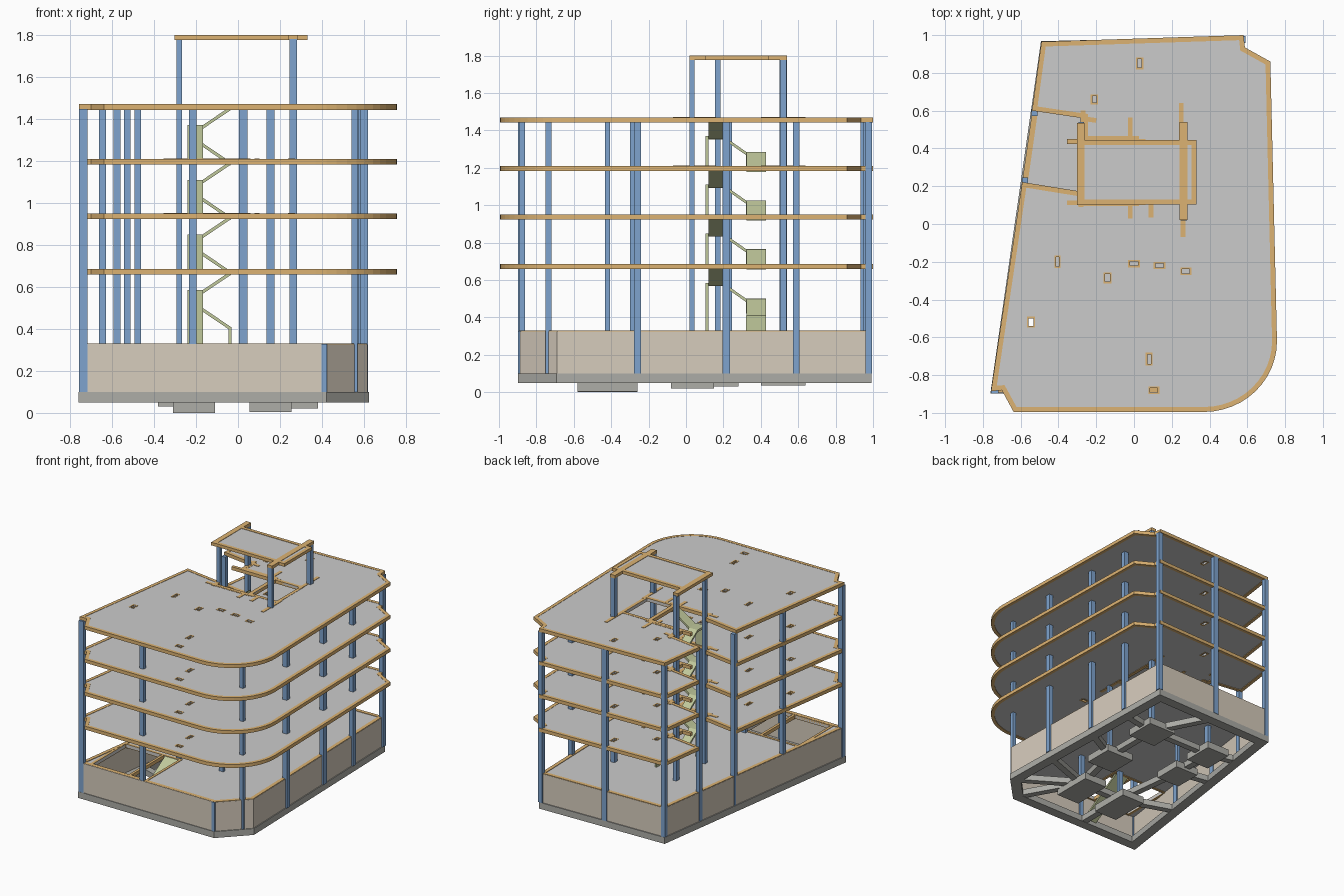
import bpy, bmesh
from math import sin, cos, pi, atan2
from mathutils import Vector, Matrix


def mat(name, r, g, b):
    m = bpy.data.materials.new(name)
    m.diffuse_color = (r, g, b, 1)
    return m


ORANGE = mat("beam_orange", 0.72, 0.45, 0.17)
BLUE = mat("column_blue", 0.21, 0.37, 0.62)
BEIGE = mat("wall_beige", 0.68, 0.61, 0.51)
GREEN = mat("stair_green", 0.53, 0.58, 0.33)
DARK = mat("foundation_grey", 0.42, 0.42, 0.39)
GREY = mat("slab_grey", 0.63, 0.64, 0.62)


def plate(name, loops, z0, z1, m):
    """Flat plate from an outline plus hole outlines."""
    cu = bpy.data.curves.new(name, 'CURVE')
    cu.dimensions = '2D'
    cu.fill_mode = 'BOTH'
    cu.extrude = (z1 - z0) / 2
    for pts in loops:
        s = cu.splines.new('POLY')
        s.points.add(len(pts) - 1)
        for p, (x, y) in zip(s.points, pts):
            p.co = (x, y, 0, 1)
        s.use_cyclic_u = True
    tmp = bpy.data.objects.new(name + "_tmp", cu)
    bpy.context.collection.objects.link(tmp)
    dg = bpy.context.evaluated_depsgraph_get()
    me = bpy.data.meshes.new_from_object(tmp.evaluated_get(dg))
    bpy.data.objects.remove(tmp)
    me.materials.clear()
    me.materials.append(m)
    me.shade_flat()
    ob = bpy.data.objects.new(name, me)
    ob.location.z = (z0 + z1) / 2
    bpy.context.collection.objects.link(ob)
    return ob


def inset(pts, d):
    """Mitred inward offset of a counter-clockwise outline."""
    out = []
    for i, p in enumerate(pts):
        a, b, c = Vector(pts[i - 1]), Vector(p), Vector(pts[(i + 1) % len(pts)])
        u, v = (b - a).normalized(), (c - b).normalized()
        n1, n2 = Vector((-u.y, u.x)), Vector((-v.y, v.x))
        q = b + (n1 + n2) * d / max(1 + n1.dot(n2), 0.3)
        out.append((q.x, q.y))
    return out


def rect(x0, y0, x1, y1):
    return [(x0, y0), (x1, y0), (x1, y1), (x0, y1)]


def mesh_object(name, bm, m):
    bmesh.ops.recalc_face_normals(bm, faces=bm.faces)
    me = bpy.data.meshes.new(name)
    bm.to_mesh(me)
    bm.free()
    me.materials.append(m)
    ob = bpy.data.objects.new(name, me)
    bpy.context.collection.objects.link(ob)


def box(name, x0, y0, z0, x1, y1, z1, m):
    bm = bmesh.new()
    bmesh.ops.create_cube(bm, size=1)
    for v in bm.verts:
        v.co = ((x0, x1)[v.co.x > 0], (y0, y1)[v.co.y > 0], (z0, z1)[v.co.z > 0])
    mesh_object(name, bm, m)


def beam(name, a, b, w, z0, z1, m):
    """Horizontal beam between two plan points."""
    d = Vector(b) - Vector(a)
    bm = bmesh.new()
    bmesh.ops.create_cube(bm, size=1, matrix=Matrix.Translation(
        ((a[0] + b[0]) / 2, (a[1] + b[1]) / 2, (z0 + z1) / 2))
        @ Matrix.Rotation(atan2(d.y, d.x), 4, 'Z') @ Matrix.Diagonal((d.length, w, z1 - z0, 1)))
    mesh_object(name, bm, m)


def flight(name, a, b, w, t=0.018):
    """Sloped stair slab; a and b are 3D ends of the top centre line."""
    a, b = Vector(a), Vector(b)
    side = (b - a).cross(Vector((0, 0, 1))).normalized() * w / 2
    bm = bmesh.new()
    q = [bm.verts.new(p + s - Vector((0, 0, h))) for p in (a, b) for s in (side, -side) for h in (0, t)]
    for f in ((0, 1, 3, 2), (4, 5, 7, 6), (0, 1, 5, 4), (2, 3, 7, 6), (0, 2, 6, 4), (1, 3, 7, 5)):
        bm.faces.new([q[i] for i in f])
    mesh_object(name, bm, GREEN)


# Outlines: typical floor with rounded corner and stair notch, and basement
arc = [(0.37 + 0.387 * sin(t * pi / 24), -0.62 - 0.375 * cos(t * pi / 24)) for t in range(13)]
FLOOR = ([(-0.757, -0.885), (-0.70, -0.88), (-0.637, -0.995)] + arc +
         [(0.722, 0.86), (0.587, 0.935), (0.58, 1.0), (-0.49, 0.965), (-0.54, 0.6),
          (-0.27, 0.56), (-0.27, 0.44), (0.0, 0.44), (0.0, 0.12), (-0.27, 0.12),
          (-0.27, 0.17), (-0.592, 0.222)])
BASE = [(-0.757, -0.895), (0.42, -0.895), (0.62, -0.69), (0.58, 0.99), (-0.49, 0.965)]

# Service ducts: centre and size
DUCTS = [rect(x - w / 2, y - h / 2, x + w / 2, y + h / 2) for x, y, w, h in (
    (0.03, 0.85, .022, .045), (-0.21, 0.66, .022, .035), (-0.405, -0.2, .015, .05),
    (-0.14, -0.285, .025, .04), (0, -0.21, .045, .022), (0.135, -0.22, .045, .02),
    (0.275, -0.25, .04, .022), (0.08, -0.715, .018, .05), (0.105, -0.88, .04, .022),
    (-0.545, -0.52, .025, .04))]
LIFT = rect(0.03, 0.14, 0.24, 0.42)

# Typical floors
TOPS = (0.685, 0.95, 1.21, 1.47)
for top in TOPS:
    plate("floor_slab", [inset(FLOOR, 0.012)] + DUCTS + [LIFT], top - 0.022, top - 0.002, GREY)
    plate("edge_beam", [FLOOR, inset(FLOOR, 0.026)], top - 0.027, top, ORANGE)
    plate("lift_beam", [inset(LIFT, -0.025), LIFT], top - 0.026, top, ORANGE)
    for d in DUCTS:
        plate("duct_frame", [inset(d, -0.009), d], top - 0.024, top, ORANGE)
    # stub beams around the core
    for a, b in (((-0.355, 0.437), (0.06, 0.437)), ((-0.355, 0.113), (0.06, 0.113)),
                 ((-0.02, 0.42), (-0.02, 0.565)), ((-0.02, 0.03), (-0.02, 0.13)),
                 ((0.09, 0.035), (0.09, 0.13)), ((0.25, 0.4), (0.25, 0.64)),
                 ((0.26, -0.07), (0.26, 0.16)), ((-0.28, 0.56), (-0.2, 0.548)),
                 ((-0.28, 0.09), (-0.28, 0.18)), ((-0.27, 0.44), (-0.27, 0.6))):
        beam("core_beam", a, b, 0.025, top - 0.025, top + 0.001, ORANGE)

    # Three-flight stair rising to this floor
    z = top - 0.265
    flight("stair_lower", (-0.035, 0.375, z - 0.01), (-0.168, 0.375, z + 0.08), 0.105)
    box("stair_landing", -0.24, 0.322, z + 0.062, -0.167, 0.428, z + 0.08, GREEN)
    box("stair_landing_wall", -0.178, 0.322, z, -0.167, 0.428, z + 0.07, GREEN)
    flight("stair_middle", (-0.204, 0.322, z + 0.08), (-0.204, 0.2, z + 0.165), 0.073)
    box("stair_upper_landing", -0.24, 0.115, z + 0.147, -0.167, 0.2, z + 0.165, GREEN)
    box("stair_landing_post", -0.24, 0.105, z, -0.167, 0.12, z + 0.165, GREEN)
    flight("stair_upper", (-0.168, 0.16, z + 0.165), (-0.03, 0.16, z + 0.258), 0.08)
box("stair_start_wall", -0.045, 0.322, 0.325, -0.032, 0.428, 0.41, GREEN)
box("stair_start_post", -0.24, 0.105, 0.325, -0.167, 0.12, 0.43, GREEN)

# Basement: foundation ring, retaining walls, ground beams and slab
PIT = rect(-0.66, -0.855, -0.2, -0.45)
plate("foundation_beam", [inset(BASE, -0.003), inset(BASE, 0.075)], 0.05, 0.1, DARK)
plate("retaining_wall", [inset(BASE, 0.004), inset(BASE, 0.026)], 0.1, 0.326, BEIGE)
plate("ground_slab", [inset(BASE, 0.02), PIT], 0.305, 0.326, GREY)
plate("ground_edge_beam", [inset(BASE, 0.006), inset(BASE, 0.034)], 0.308, 0.33, ORANGE)
box("front_wall_face", -0.72, -0.893, 0.1, 0.40, -0.885, 0.329, BEIGE)
plate("pit_beam", [inset(PIT, -0.02), PIT], 0.3, 0.329, ORANGE)
beam("pit_cross_beam", (-0.34, -0.88), (-0.34, -0.44), 0.02, 0.3, 0.328, ORANGE)
flight("basement_ramp", (-0.265, -0.82, 0.1), (-0.265, -0.45, 0.325), 0.11)

# Footings with tie beams
FEET = ((-0.21, -0.42, .10, .16, 0.0), (0.155, -0.42, .10, .16, 0.005), (0.26, 0.035, .12, .115, 0.02),
        (-0.28, 0.17, .10, .11, 0.03), (-0.28, 0.52, .10, .12, 0.035), (0.26, 0.52, .12, .12, 0.035))
for x, y, a, b, z in FEET:
    box("footing", x - a, y - b, z, x + a, y + b, z + 0.055, DARK)
for a, b in (((-0.21, -0.42), (0.155, -0.42)), ((0.26, 0.035), (0.155, -0.42)), ((0.26, 0.52), (0.26, 0.035)),
             ((-0.28, 0.52), (0.26, 0.52)), ((-0.28, 0.17), (-0.28, 0.52)), ((-0.28, 0.17), (-0.21, -0.42)),
             ((-0.64, -0.27), (-0.21, -0.42)), ((-0.57, 0.22), (-0.28, 0.17)), ((-0.53, 0.58), (-0.28, 0.52)),
             ((0.26, 0.52), (0.57, 0.58)), ((0.26, 0.035), (0.58, 0.21)), ((0.155, -0.42), (0.59, -0.26)),
             ((0.155, -0.42), (0.41, -0.87)), ((0.155, -0.42), (0.59, -0.69)), ((-0.21, -0.42), (-0.21, -0.87)),
             ((0.26, 0.52), (0.03, 0.96))):
    beam("tie_beam", a, b, 0.05, 0.052, 0.098, DARK)

# Columns: centre, size, bottom and top
T = 1.446
for x, y, a, b, z0, z1 in (
        (-0.737, -0.88, .04, .035, .1, T), (-0.645, -0.28, .032, .04, .1, T), (-0.576, 0.225, .032, .04, .1, T),
        (-0.527, 0.59, .032, .035, .1, T), (-0.477, 0.95, .032, .035, .1, T),
        (0.025, 0.965, .04, .035, .1, T), (0.572, 0.977, .036, .036, .1, T),
        (0.582, 0.59, .036, .035, .1, T), (0.59, 0.215, .036, .038, .1, T),
        (0.602, -0.26, .036, .038, .1, T), (0.555, -0.735, .03, .03, .1, T),
        (0.41, -0.882, .026, .03, .1, .328), (-0.215, -0.876, .036, .03, .1, T),
        (-0.215, -0.42, .036, .025, .04, T), (0.155, -0.42, .038, .025, .04, T),
        (-0.28, 0.17, .028, .028, .04, 1.78), (-0.28, 0.52, .028, .038, .04, 1.78),
        (0.263, 0.032, .036, .025, .04, 1.78), (0.263, 0.52, .036, .036, .04, 1.78)):
    box("column", x - a / 2, y - b / 2, z0, x + a / 2, y + b / 2, z1, BLUE)

# Stair tower roof
box("roof_slab", -0.27, 0.11, 1.78, 0.32, 0.44, 1.797, GREY)
for x0, y0, x1, y1 in ((-0.303, 0.1, -0.262, 0.535), (0.24, 0.02, 0.283, 0.54), (-0.3, 0.102, 0.33, 0.13),
                       (-0.3, 0.418, 0.33, 0.445), (0.305, 0.102, 0.332, 0.445)):
    box("roof_beam", x0, y0, 1.776, x1, y1, 1.8, ORANGE)
